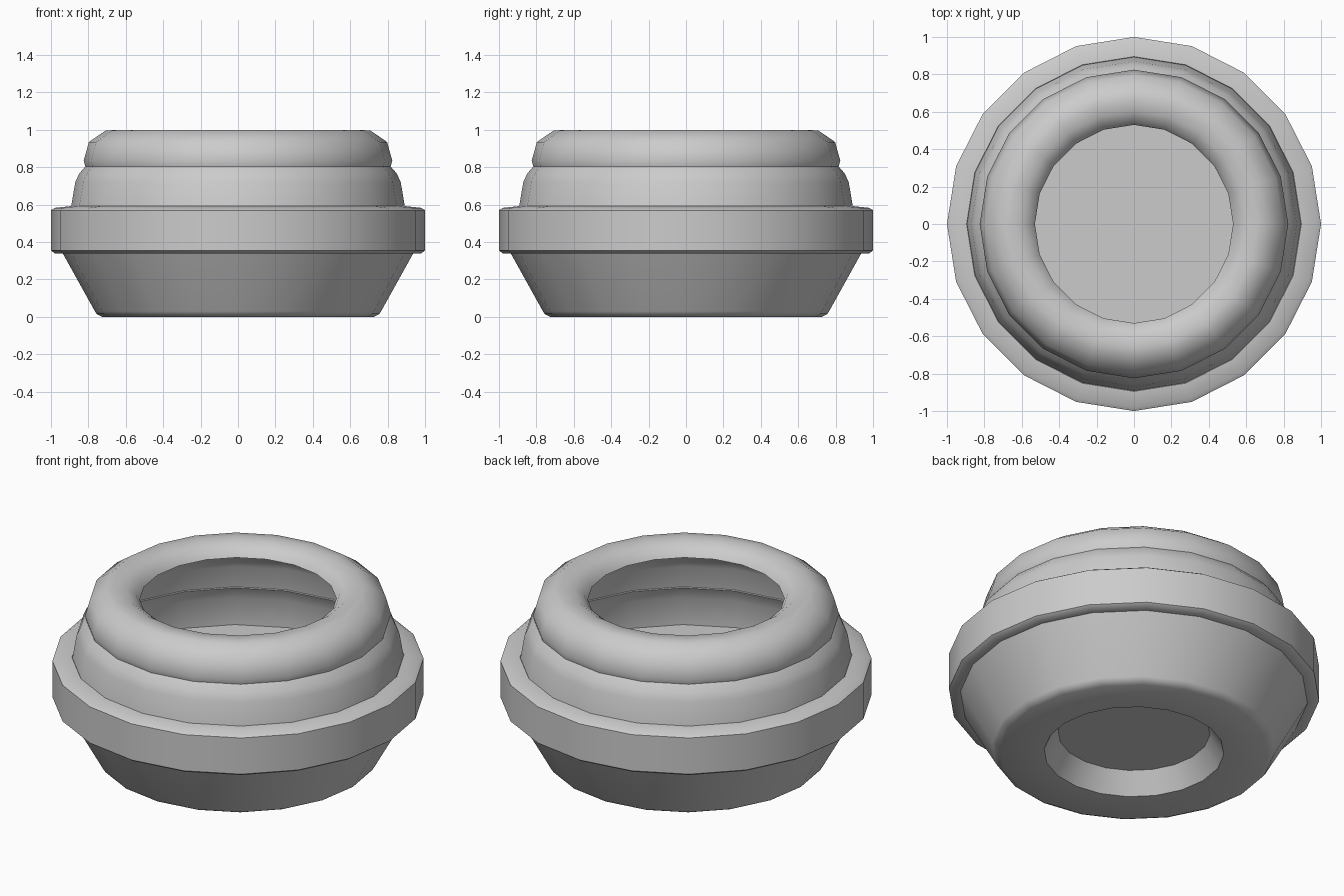
import bpy
import bmesh
from math import cos, sin, pi, radians

SIDES = 20

cube = bpy.data.objects.get("Cube")
if cube:
    bpy.data.objects.remove(cube, do_unlink=True)

# Single plain grey
grey = bpy.data.materials.new("plain_grey")
grey.use_nodes = True
colour = (0.6, 0.6, 0.6, 1)
grey.diffuse_color = colour
grey.node_tree.nodes["Principled BSDF"].inputs["Base Color"].default_value = colour


def lathe(name, profile, closed=False, caps=False):
    """Revolve (radius, height) points about z; the outside runs upwards."""
    bm = bmesh.new()
    rings = []
    for r, z in profile:
        angles = [2 * pi * k / SIDES for k in range(SIDES)]
        rings.append([bm.verts.new((r * cos(a), r * sin(a), z)) for a in angles])
    pairs = list(zip(rings, rings[1:]))
    if closed:
        pairs.append((rings[-1], rings[0]))
    for low, high in pairs:
        for k in range(SIDES):
            n = (k + 1) % SIDES
            bm.faces.new((low[k], low[n], high[n], high[k]))
    if caps:
        bm.faces.new(rings[0][::-1])
        bm.faces.new(rings[-1])
    mesh = bpy.data.meshes.new(name)
    bm.to_mesh(mesh)
    bm.free()
    mesh.materials.append(grey)
    obj = bpy.data.objects.new(name, mesh)
    bpy.context.collection.objects.link(obj)
    bpy.ops.object.select_all(action="DESELECT")
    obj.select_set(True)
    bpy.context.view_layer.objects.active = obj
    bpy.ops.object.shade_smooth_by_angle(angle=radians(46))
    return obj


# Tapered base with a recess underneath and a flat floor on top
lathe("tapered_base", [
    (0.41, 0.12), (0.485, 0), (0.725, 0), (0.755, 0.015),
    (0.765, 0.03), (0.94, 0.345)], caps=True)

# Wide bevelled band, hollow inside
lathe("wide_band", [
    (0.93, 0.34), (0.98, 0.34), (1.0, 0.355), (1.0, 0.57), (0.98, 0.583),
    (0.895, 0.592), (0.89, 0.582), (0.93, 0.505)], closed=True)

# Thin curved shoulder
lathe("shoulder", [
    (0.893, 0.585), (0.87, 0.72), (0.85, 0.765), (0.815, 0.805)])

# Rounded lip around the opening
lathe("rounded_lip", [
    (0.815, 0.8), (0.825, 0.835), (0.797, 0.935), (0.71, 0.995),
    (0.66, 1.0), (0.6, 0.993), (0.55, 0.96), (0.53, 0.93)])
